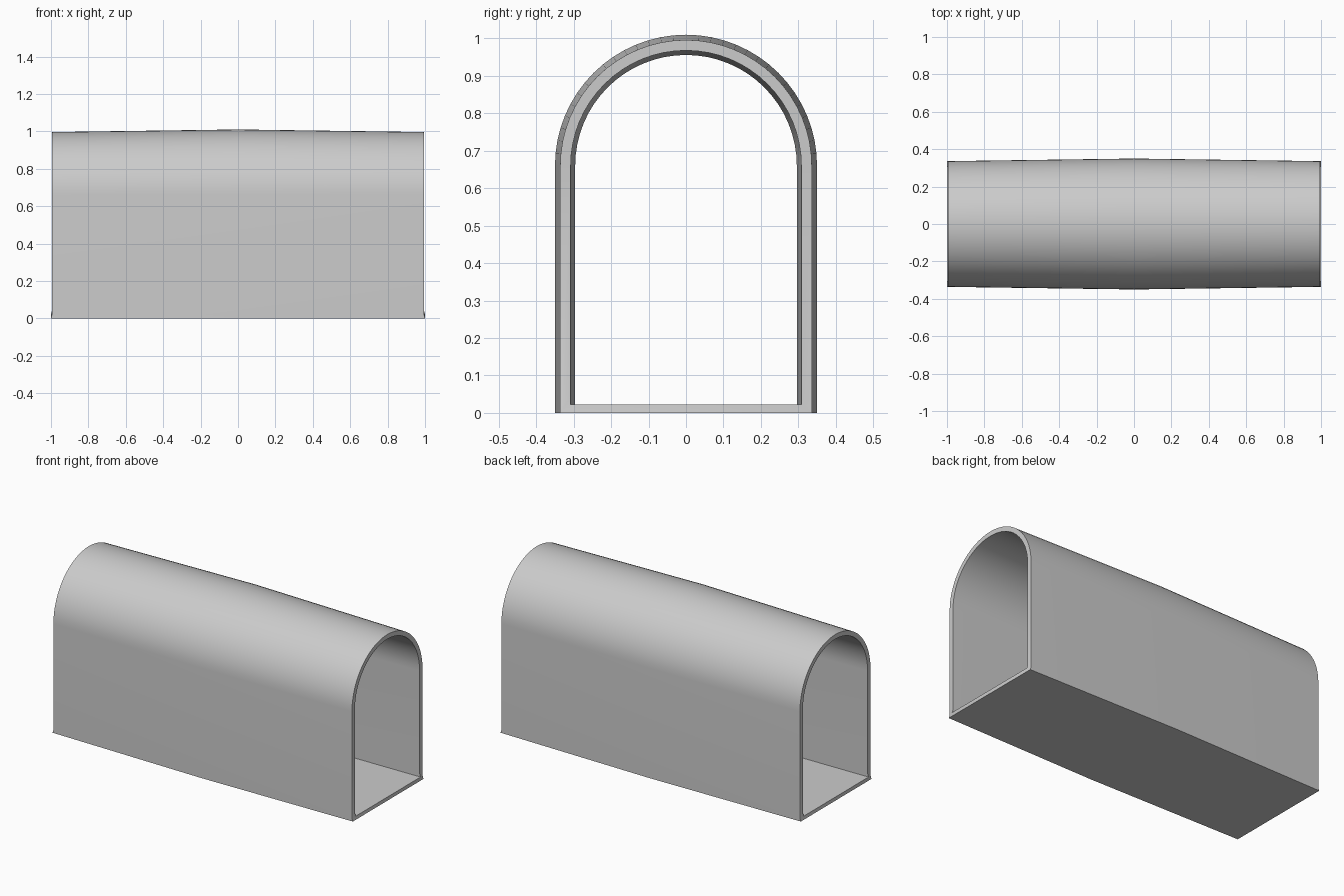
import bpy, bmesh, math

if "Cube" in bpy.data.objects:
    bpy.data.objects.remove(bpy.data.objects["Cube"])

SPRING, SEGS = 0.66, 32


def section(bm, x, r, floor):
    """Closed arch profile; the floor edge reaches slightly further out in x."""
    wall_x = x * 0.994
    pts = [(x, -r, floor), (wall_x, -r, floor + 0.02)]
    for i in range(SEGS + 1):
        a = math.pi * (1 - i / SEGS)
        pts.append((wall_x, r * math.cos(a), SPRING + r * math.sin(a)))
    pts += [(wall_x, r, floor + 0.02), (x, r, floor)]
    return [bm.verts.new(p) for p in pts]


# Tunnel shell: outside bulges at mid-length, inside pinches in
bm = bmesh.new()
rings = [section(bm, x, r, f) for x, r, f in (
    (-1, 0.336, 0), (0, 0.35, 0), (1, 0.336, 0),
    (1, 0.308, 0.022), (0, 0.296, 0.022), (-1, 0.308, 0.022))]
for k, a in enumerate(rings):
    b = rings[(k + 1) % len(rings)]
    n = len(a)
    for i in range(n):
        j = (i + 1) % n
        bm.faces.new((a[i], a[j], b[j], b[i]))
bmesh.ops.recalc_face_normals(bm, faces=bm.faces)

mesh = bpy.data.meshes.new("tunnel_shell")
bm.to_mesh(mesh)
bm.free()
shell = bpy.data.objects.new("tunnel_shell", mesh)
bpy.context.collection.objects.link(shell)

# Smooth arch with crisp rims
bpy.context.view_layer.objects.active = shell
shell.select_set(True)
bpy.ops.object.shade_smooth_by_angle(angle=math.radians(30))
